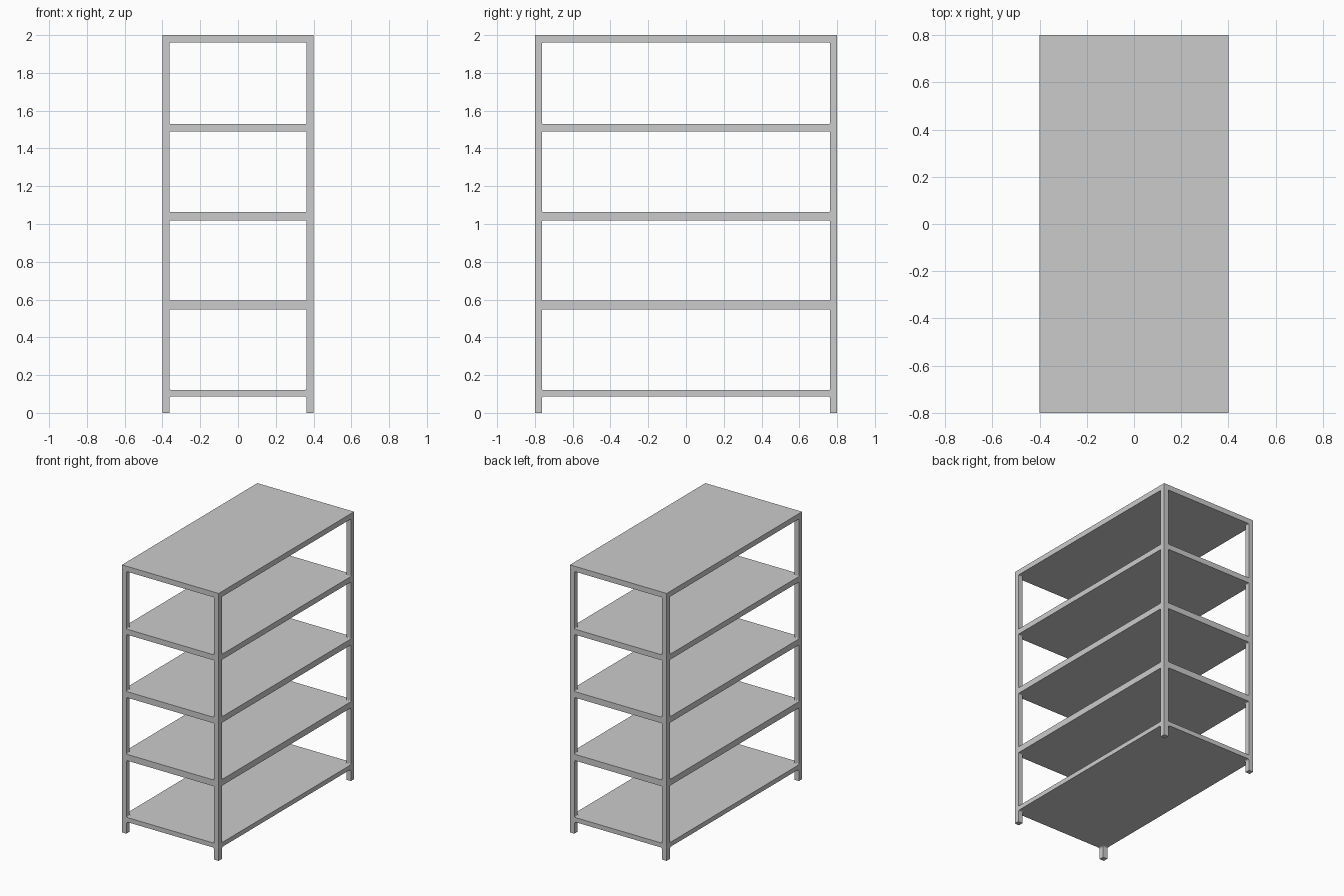
import bpy, bmesh, math

if "Cube" in bpy.data.objects:
    bpy.data.objects.remove(bpy.data.objects["Cube"])

HX, HY = 0.4, 0.8          # half width and half depth
POST = 0.037               # post thickness
R = 0.007                  # small fillet where posts meet shelves
LEG_R = 0.014              # larger fillet above the feet
SHELVES = [(0.088, 0.122), (0.547, 0.594), (1.018, 1.063), (1.489, 1.53), (1.96, 2.0)]

grey = bpy.data.materials.new("light_grey")
grey.diffuse_color = (0.6, 0.6, 0.6, 1)
grey.use_nodes = True
grey.node_tree.nodes["Principled BSDF"].inputs["Base Color"].default_value = grey.diffuse_color

bm = bmesh.new()


def face(*pts):
    bm.faces.new([bm.verts.new(p) for p in pts])


def slab(z0, z1, cut0, cut1):
    """Shelf with corner cells left open where posts join (cut = corner size, 0 = no post)."""
    for z, c in ((z0, cut0), (z1, cut1)):
        xs = [-HX, -HX + c, HX - c, HX] if c else [-HX, HX]
        ys = [-HY, -HY + c, HY - c, HY] if c else [-HY, HY]
        for i in range(len(xs) - 1):
            for j in range(len(ys) - 1):
                if c and i != 1 and j != 1:
                    continue
                face((xs[i], ys[j], z), (xs[i + 1], ys[j], z),
                     (xs[i + 1], ys[j + 1], z), (xs[i], ys[j + 1], z))

    # outer rims, with points matching the corner cells
    def row(h, c, z, place):
        return [place(t, z) for t in ([-h, -h + c, h - c, h] if c else [-h, h])]
    for s in (-1, 1):
        for h, place in ((HX, lambda t, z: (t, s * HY, z)), (HY, lambda t, z: (s * HX, t, z))):
            face(*row(h, cut0, z0, place), *reversed(row(h, cut1, z1, place)))


def fillet(z, r, direction):
    """Heights and post sizes along a quarter round that ends on a shelf at height z."""
    n = 4
    return [(z + direction * r * (1 - math.cos(a)), POST + r * (1 - math.sin(a)))
            for a in (math.pi / 2 * k / n for k in range(n + 1))]


def post(sx, sy, rings, cap):
    """Square post lofted through (height, size) rings, with its outer corner fixed."""
    def ring(z, s):
        x0, y0, x1, y1 = sx * HX, sy * HY, sx * (HX - s), sy * (HY - s)
        return [(x0, y0, z), (x1, y0, z), (x1, y1, z), (x0, y1, z)]
    loops = [ring(*r) for r in rings]
    for a, b in zip(loops, loops[1:]):
        for k in range(4):
            m = (k + 1) % 4
            face(a[k], a[m], b[m], b[k])
    if cap:
        face(*loops[0])


# shelves
for i, (z0, z1) in enumerate(SHELVES):
    under = POST + (LEG_R if i == 0 else R)
    slab(z0, z1, under, POST + R if i < len(SHELVES) - 1 else 0)

# feet and posts at the four corners
for sx in (-1, 1):
    for sy in (-1, 1):
        z = SHELVES[0][0]
        post(sx, sy, [(0, POST)] + fillet(z, LEG_R, -1)[::-1], True)
        for (_, low), (high, _) in zip(SHELVES, SHELVES[1:]):
            post(sx, sy, fillet(low, R, 1) + fillet(high, R, -1)[::-1], False)

# weld everything into one closed frame
bmesh.ops.remove_doubles(bm, verts=bm.verts[:], dist=1e-5)
bmesh.ops.recalc_face_normals(bm, faces=bm.faces[:])
mesh = bpy.data.meshes.new("shelving_unit")
bm.to_mesh(mesh)
bm.free()
mesh.materials.append(grey)
unit = bpy.data.objects.new("shelving_unit", mesh)
bpy.context.collection.objects.link(unit)
